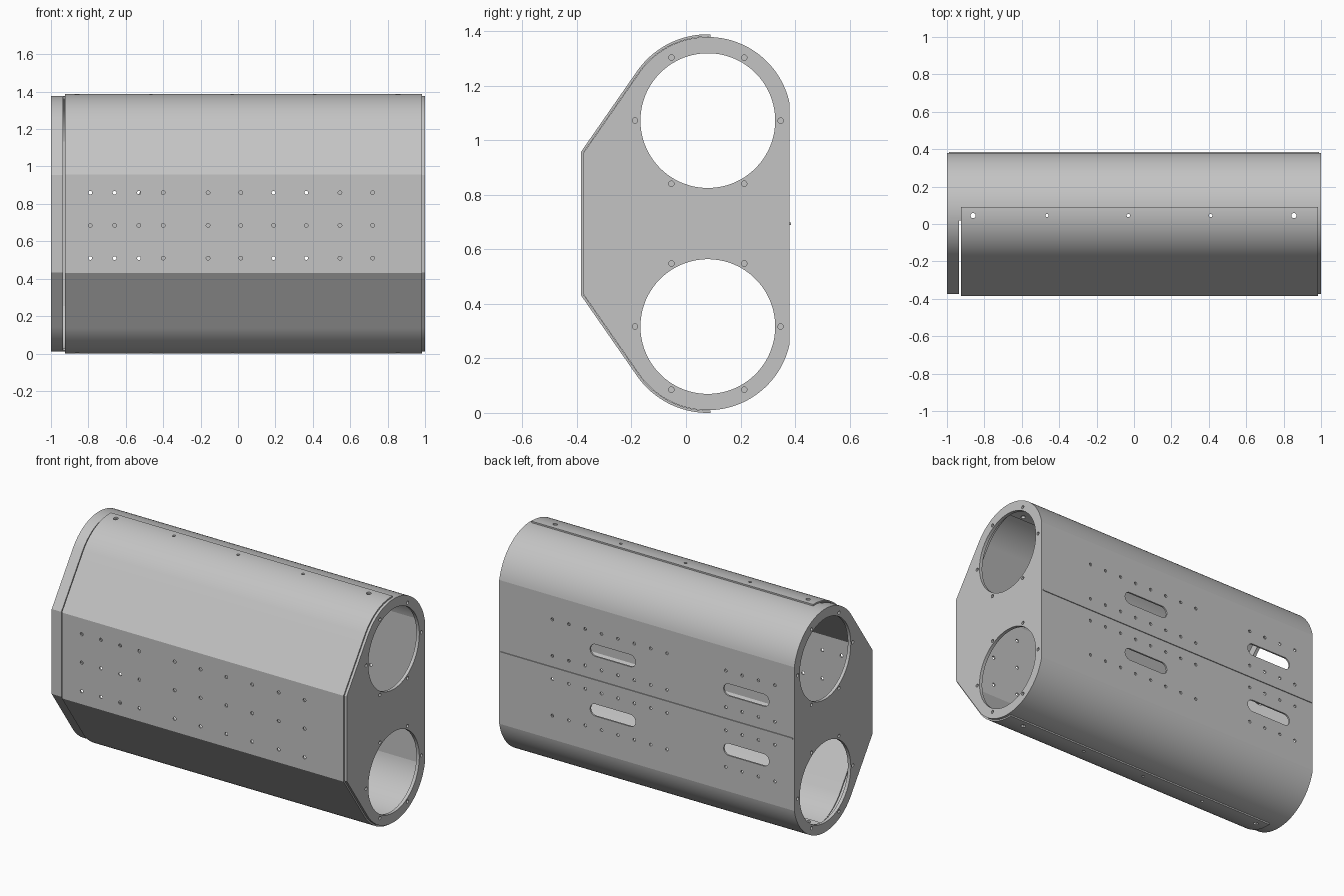
import bpy, bmesh, math
from mathutils import Vector

if "Cube" in bpy.data.objects:
    bpy.data.objects.remove(bpy.data.objects["Cube"])

MID = 0.694        # height of the symmetry plane
RISE = 0.3775      # tube axis above / below that plane
AXIS_Y = 0.08
RADIUS = 0.3065
FRONT, BACK = -0.375, 0.38
WALL = 0.01

grey = bpy.data.materials.new("satin grey")
grey.use_nodes = True
colour = (0.55, 0.55, 0.55, 1)
grey.diffuse_color = colour
grey.node_tree.nodes["Principled BSDF"].inputs["Base Color"].default_value = colour


def finish(name, bm):
    bmesh.ops.recalc_face_normals(bm, faces=bm.faces[:])
    mesh = bpy.data.meshes.new(name)
    bm.to_mesh(mesh)
    bm.free()
    mesh.materials.append(grey)
    obj = bpy.data.objects.new(name, mesh)
    bpy.context.collection.objects.link(obj)
    return obj


def activate(obj):
    bpy.ops.object.select_all(action="DESELECT")
    obj.select_set(True)
    bpy.context.view_layer.objects.active = obj


def smooth(obj):
    activate(obj)
    bpy.ops.object.shade_smooth_by_angle(angle=math.radians(10))


def cut(obj, bm):
    cutter = finish("cutter", bm)
    cutter.hide_render = True
    mod = obj.modifiers.new("holes", "BOOLEAN")
    mod.operation, mod.solver, mod.object = "DIFFERENCE", "EXACT", cutter
    activate(obj)
    bpy.ops.object.modifier_apply(modifier=mod.name)
    bpy.data.objects.remove(cutter)


# Profiles: upper half as (y, height above the symmetry plane)
def arc(off, start, end, steps=36):
    r = RADIUS + off
    angles = [start + (end - start) * i / steps for i in range(steps + 1)]
    return [(AXIS_Y + r * math.cos(a), RISE + r * math.sin(a)) for a in angles]


def angle_at(off, y):
    return math.acos((y - AXIS_Y) / (RADIUS + off))


def front_half(off, y_end):
    corner = (FRONT - off, 0.26 + off * 0.3)
    dy, dz = corner[0] - AXIS_Y, corner[1] - RISE
    toward = math.atan2(dz, dy) % math.tau
    tangent = toward - math.acos((RADIUS + off) / math.hypot(dy, dz))
    return [corner] + arc(off, tangent, angle_at(off, y_end))


def back_half(off, y_start):
    return arc(off, angle_at(off, y_start), angle_at(off, BACK + off))


def flip(path):
    return [(y, -z) for y, z in reversed(path)]


def front_path(off, y_end):
    half = front_half(off, y_end)
    return flip(half) + half


def back_path(off, y_start):
    half = back_half(off, y_start)
    return half + flip(half)


# Bent sheet between two parallel paths
def sheet(name, outer, inner, x0, x1):
    bm = bmesh.new()
    rails = [[bm.verts.new((x, y, MID + z)) for y, z in path]
             for x, path in ((x0, outer), (x1, outer), (x1, inner), (x0, inner))]
    for k in range(4):
        a, b = rails[k], rails[(k + 1) % 4]
        for i in range(len(a) - 1):
            bm.faces.new((a[i], a[i + 1], b[i + 1], b[i]))
    for i in (0, -1):
        bm.faces.new([rail[i] for rail in rails])
    return finish(name, bm)


# Round or slotted cutter along one axis
def hole(bm, centre, axis, radius, depth, half=0, sides=16):
    u, v = [i for i in range(3) if i != axis]
    ring = []
    for i in range(sides):
        a = math.tau * (i + 0.5) / sides
        p = Vector(centre)
        p[u] += radius * math.cos(a) + math.copysign(half, math.cos(a))
        p[v] += radius * math.sin(a)
        p[axis] -= depth / 2
        ring.append(bm.verts.new(p))
    face = bm.faces.new(ring)
    grown = bmesh.ops.extrude_face_region(bm, geom=[face])["geom"]
    shift = Vector((0, 0, 0))
    shift[axis] = depth
    bmesh.ops.translate(bm, vec=shift,
                        verts=[g for g in grown if isinstance(g, bmesh.types.BMVert)])


def screw_holes(bm):
    for x, r in ((-0.86, 0.014), (-0.465, 0.009), (-0.03, 0.009), (0.41, 0.009), (0.855, 0.014)):
        hole(bm, (x, 0.045, MID), 2, r, 2)


# Front cover with its grid of small holes
cover = sheet("front_cover", front_path(0.01, 0.09), front_path(0.001, 0.09), -0.925, 0.985)
bm = bmesh.new()
screw_holes(bm)
for x in (-0.79, -0.66, -0.53, -0.4, -0.16, 0.015, 0.19, 0.365, 0.545, 0.72):
    for row in (-1, 0, 1):
        hole(bm, (x, FRONT, 0.685 + row * 0.175), 1, 0.01, 0.1)
cut(cover, bm)
smooth(cover)

# Back shell with slots and rows of small holes
shell = sheet("back_shell", back_path(0, 0.02), back_path(-WALL, 0.02), -1, 1)
bm = bmesh.new()
screw_holes(bm)
for z in (MID - 0.183, MID + 0.183):
    for x in (0.23, -0.675):
        hole(bm, (x, BACK, z), 1, 0.037, 0.1, half=0.117, sides=32)
    for side in (-1, 1):
        for start, count in ((0.64, 8), (-0.535, 4)):
            for i in range(count):
                hole(bm, (start - i * 0.111, BACK, z + side * 0.112), 1, 0.009, 0.1)
cut(shell, bm)
smooth(shell)

# Raised seam along the back
bm = bmesh.new()
bmesh.ops.create_cube(bm, size=1)
for vert in bm.verts:
    vert.co = (vert.co.x * 1.98, BACK + 0.001 + vert.co.y * 0.008, MID + vert.co.z * 0.009)
finish("back_seam", bm)

# End caps: plate with two openings, plus a front flange
for label, s in (("left", 1), ("right", -1)):
    flange = sheet(label + "_end_flange", front_path(0, 0.02), front_path(-WALL, 0.02),
                   s * 0.935, s)
    smooth(flange)

    half = front_half(-WALL, 0.02) + back_half(-WALL, 0.02)[1:]
    outline = half + flip(half)
    bm = bmesh.new()
    face = bm.faces.new([bm.verts.new((s, y, MID + z)) for y, z in outline])
    grown = bmesh.ops.extrude_face_region(bm, geom=[face])["geom"]
    bmesh.ops.translate(bm, vec=(-s * 0.02, 0, 0),
                        verts=[g for g in grown if isinstance(g, bmesh.types.BMVert)])
    plate = finish(label + "_end_plate", bm)

    bm = bmesh.new()
    for z in (MID - RISE, MID + RISE):
        hole(bm, (s, AXIS_Y, z), 0, 0.247, 0.2, sides=96)
        for i in range(6):
            a = math.tau * i / 6
            hole(bm, (s, AXIS_Y + 0.267 * math.cos(a), z + 0.267 * math.sin(a)),
                 0, 0.01, 0.03)
    cut(plate, bm)
    smooth(plate)
